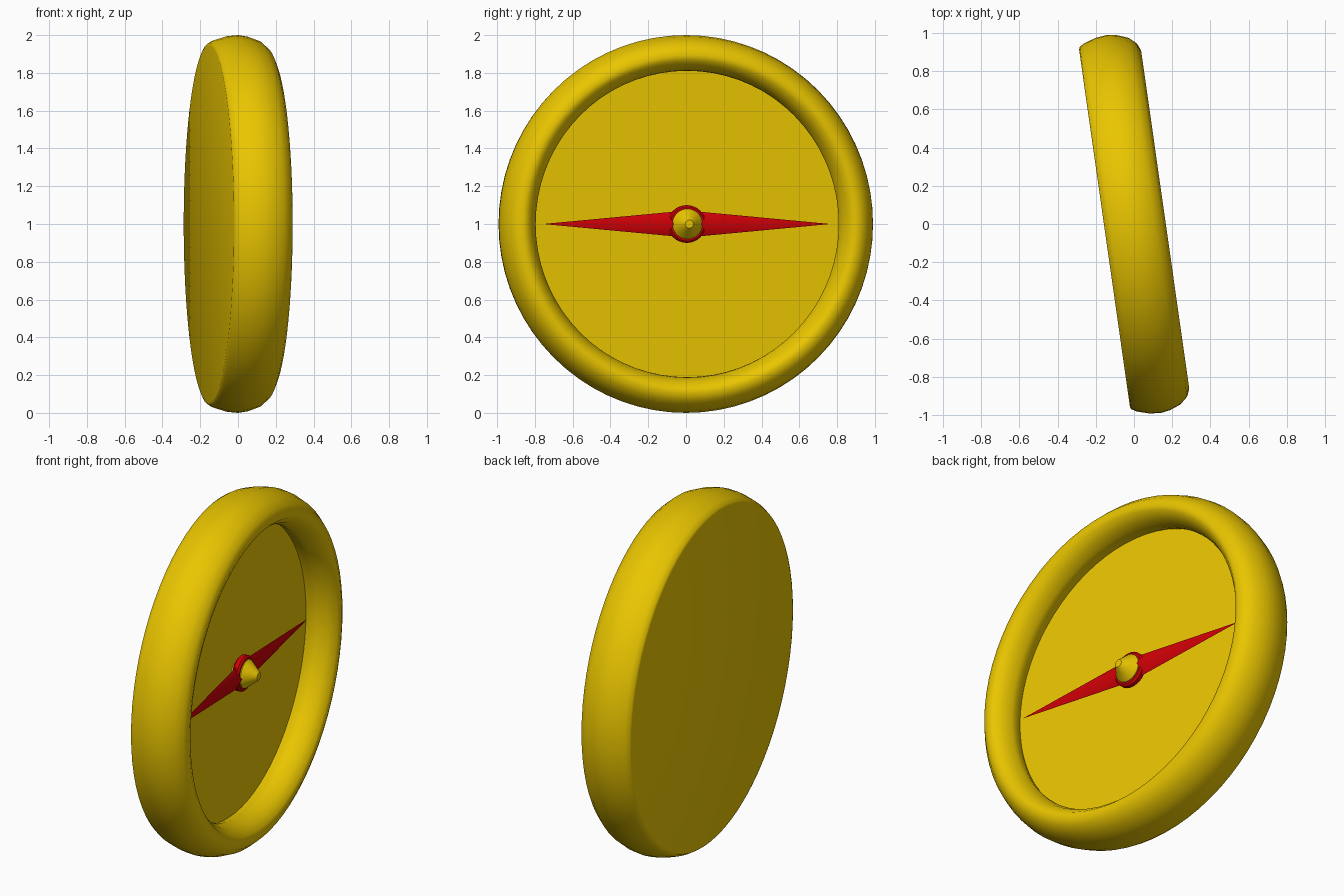
import bpy, bmesh, math
from mathutils import Matrix

if "Cube" in bpy.data.objects:
    bpy.data.objects.remove(bpy.data.objects["Cube"])

# Local axis of the dial is +X, swung 8.1 degrees about Z, centred 1 unit up
FRAME = Matrix.Translation((0, 0, 1)) @ Matrix.Rotation(math.radians(8.1), 4, 'Z')


def material(name, rgb):
    m = bpy.data.materials.new(name)
    m.diffuse_color = (*rgb, 1)
    m.use_nodes = True
    m.node_tree.nodes["Principled BSDF"].inputs["Base Color"].default_value = m.diffuse_color
    return m


YELLOW = material("yellow", (0.82, 0.56, 0.0))
RED = material("red", (0.62, 0.0, 0.002))


def finish(name, bm, mat, angle):
    bmesh.ops.recalc_face_normals(bm, faces=bm.faces)
    me = bpy.data.meshes.new(name)
    bm.to_mesh(me)
    bm.free()
    ob = bpy.data.objects.new(name, me)
    bpy.context.collection.objects.link(ob)
    ob.matrix_world = FRAME
    me.materials.append(mat)
    bpy.ops.object.select_all(action='DESELECT')
    ob.select_set(True)
    bpy.context.view_layer.objects.active = ob
    bpy.ops.object.shade_smooth_by_angle(angle=math.radians(angle))
    return ob


def lathe(name, profile, mat, steps=64, angle=40, closed=False):
    """Spin (radius, axial) points about the local X axis."""
    bm = bmesh.new()
    pts = profile + profile[:1] if closed else profile
    vs = [bm.verts.new((a, r, 0)) for r, a in pts]
    es = [bm.edges.new(p) for p in zip(vs, vs[1:])]
    bmesh.ops.spin(bm, geom=vs + es, cent=(0, 0, 0), axis=(1, 0, 0),
                   angle=math.tau, steps=steps, use_merge=False)
    bmesh.ops.remove_doubles(bm, verts=bm.verts, dist=1e-5)
    return finish(name, bm, mat, angle)


# Case: flat back, rounded rim, recessed floor
lathe("dial_case", [
    (0, -0.156), (0.945, -0.156), (0.958, -0.151), (0.974, -0.125), (0.994, -0.06),
    (1.0, 0.0), (0.992, 0.05), (0.97, 0.108), (0.935, 0.148),
    (0.895, 0.165), (0.865, 0.156), (0.832, 0.115), (0.813, 0.065), (0.811, 0.04),
    (0.82, 0.0), (0.826, -0.014), (0, -0.014)], YELLOW, 72, angle=75)

# Pivot pin with blunt conical cap
lathe("pivot_pin", [(0.055, -0.014), (0.055, 0.03), (0.08, 0.035), (0.08, 0.055),
                    (0.022, 0.125), (0, 0.125)], YELLOW, 32, angle=30)

# Needle collar
lathe("needle_collar", [(0.055, 0.007), (0.09, 0.007), (0.10, 0.017), (0.10, 0.04),
                        (0.09, 0.05), (0.055, 0.05)], RED, 32, closed=True)

# Two ridged, tapering needle arms
for side, label in ((1, "rear"), (-1, "front")):
    bm = bmesh.new()
    mid = 0.027
    base = [bm.verts.new((mid + da, side * 0.07, dz))
            for da, dz in ((0.035, 0), (0, 0.065), (-0.035, 0), (0, -0.065))]
    tip = bm.verts.new((mid, side * 0.768, 0))
    bm.faces.new(base)
    for i in range(4):
        bm.faces.new((base[i], base[(i + 1) % 4], tip))
    finish("needle_arm_" + label, bm, RED, 60)
